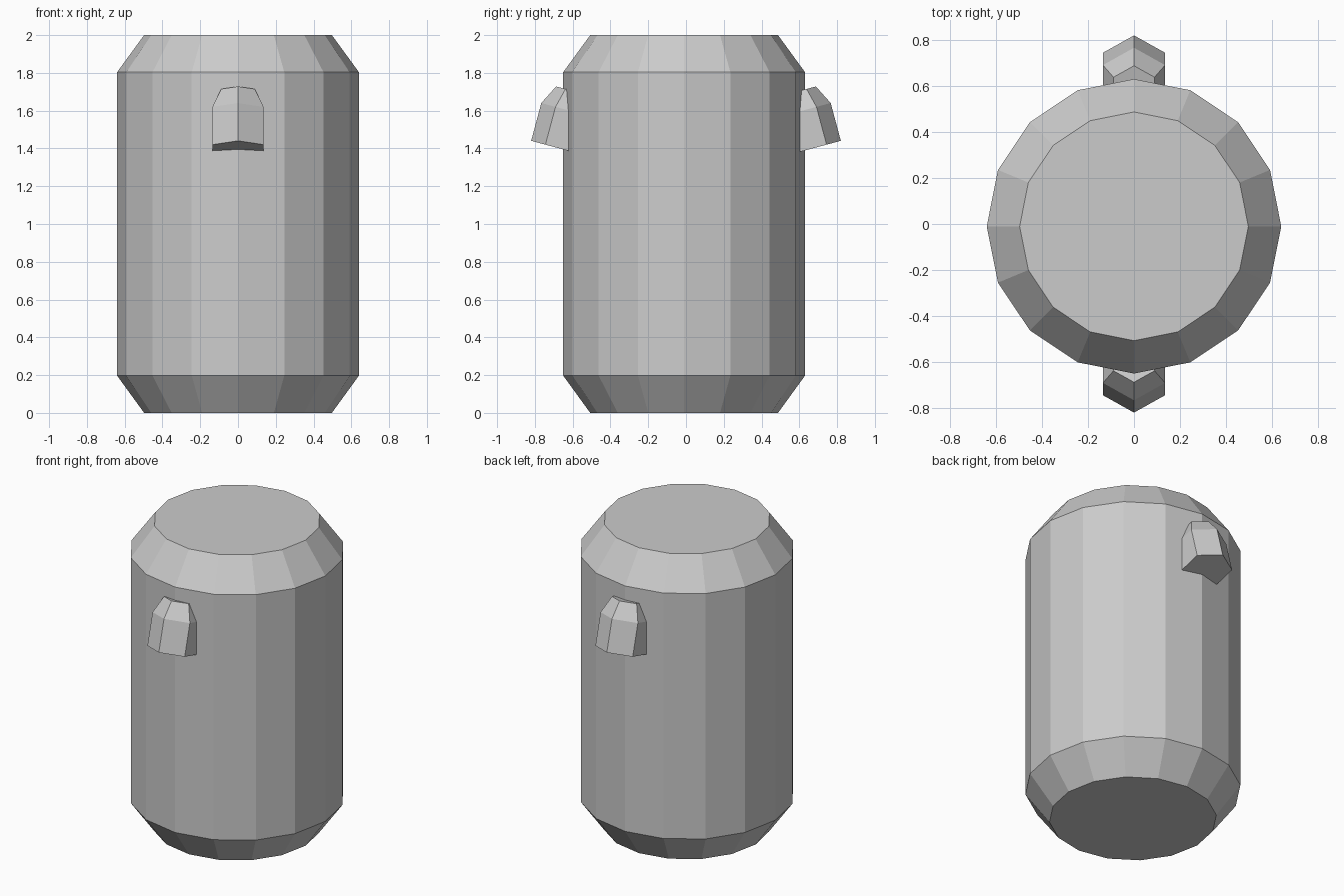
import bpy, bmesh, math
from mathutils import Matrix

if "Cube" in bpy.data.objects:
    bpy.data.objects.remove(bpy.data.objects["Cube"])


def lathe(name, profile, sides, start):
    """Closed flat-faced solid of stacked rings; profile is (radius, height)."""
    bm = bmesh.new()
    rings = []
    for r, z in profile:
        rings.append([bm.verts.new((r * math.cos(start + math.tau * i / sides),
                                    r * math.sin(start + math.tau * i / sides), z))
                      for i in range(sides)])
    for low, high in zip(rings, rings[1:]):
        for i in range(sides):
            j = (i + 1) % sides
            bm.faces.new((low[i], low[j], high[j], high[i]))
    bm.faces.new(rings[0][::-1])
    bm.faces.new(rings[-1])
    mesh = bpy.data.meshes.new(name)
    bm.to_mesh(mesh)
    bm.free()
    obj = bpy.data.objects.new(name, mesh)
    bpy.context.collection.objects.link(obj)
    return obj


# Sixteen-sided body with chamfered ends
body = lathe("body", [(0.497, 0), (0.64, 0.197), (0.64, 1.804), (0.497, 2.0)], 16, 0)
body.location.y = -0.01

# Six-sided lugs leaning into the body, at the front and the back
for name, turn in (("back_lug", 0), ("front_lug", math.pi)):
    lug = lathe(name, [(0.156, 0), (0.156, 0.207), (0.103, 0.312)], 6, math.pi / 2)
    lug.data.transform(Matrix.Rotation(turn, 4, 'Z')
                       @ Matrix.Translation((0, 0.669, 1.40))
                       @ Matrix.Rotation(math.radians(15), 4, 'X'))
